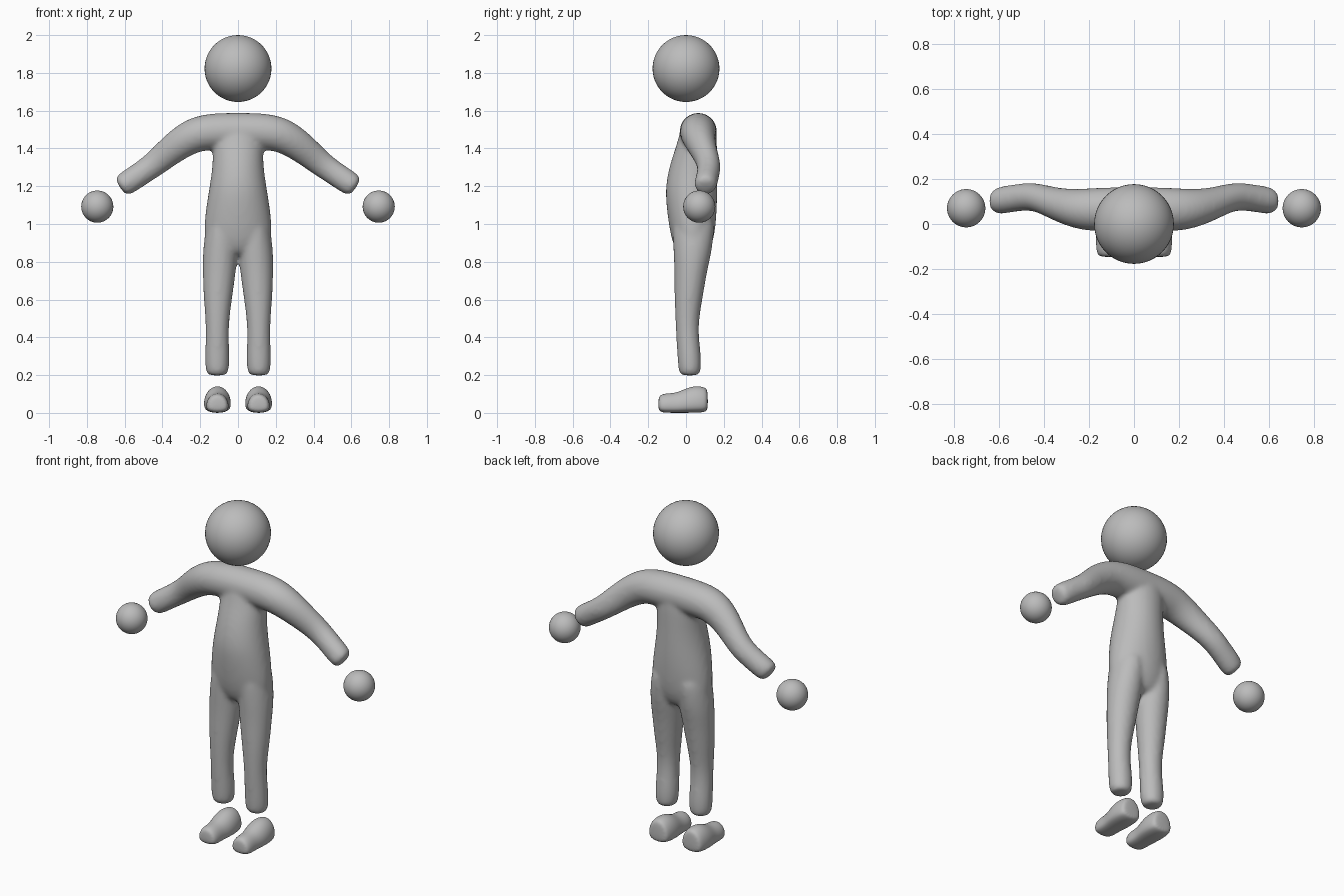
import bpy, bmesh, math
from mathutils import Vector

if "Cube" in bpy.data.objects:
    bpy.data.objects.remove(bpy.data.objects["Cube"])

grey = bpy.data.materials.new("plain grey")
grey.diffuse_color = (0.5, 0.5, 0.5, 1)
grey.use_nodes = True
grey.node_tree.nodes["Principled BSDF"].inputs["Base Color"].default_value = grey.diffuse_color
SIDES = 16
ANGLES = [2 * math.pi * i / SIDES for i in range(SIDES)]


def loft(bm, rings):
    """Skin a list of point rings into a closed tube."""
    loops = [[bm.verts.new(p) for p in ring] for ring in rings]
    for a, b in zip(loops, loops[1:]):
        for i in range(SIDES):
            j = (i + 1) % SIDES
            bm.faces.new((a[i], a[j], b[j], b[i]))
    bm.faces.new(loops[0][::-1])
    bm.faces.new(loops[-1])


def oval(center, u, v, ru, rv, grow=1.035):
    c = Vector(center)
    return [c + u * (ru * grow * math.cos(t)) + v * (rv * grow * math.sin(t)) for t in ANGLES]


def finish(name, bm):
    bmesh.ops.recalc_face_normals(bm, faces=bm.faces)
    for f in bm.faces:
        f.smooth = True
    mesh = bpy.data.meshes.new(name)
    bm.to_mesh(mesh)
    bm.free()
    mesh.materials.append(grey)
    obj = bpy.data.objects.new(name, mesh)
    bpy.context.collection.objects.link(obj)
    return obj


def ball(name, center, radius):
    bm = bmesh.new()
    bmesh.ops.create_uvsphere(bm, u_segments=48, v_segments=24, radius=radius)
    bmesh.ops.translate(bm, verts=bm.verts, vec=center)
    return finish(name, bm)


X, Y, Z = Vector((1, 0, 0)), Vector((0, 1, 0)), Vector((0, 0, 1))

# Head and hands
ball("head", (0, 0, 1.823), 0.177)
for side, s in (("right", -1), ("left", 1)):
    ball(side + "_hand", (s * 0.745, 0.07, 1.092), 0.085)

# Body: torso, legs and arms as tubes, fused into one smooth skin
body = bmesh.new()

# Torso: height, half width, centre y, half depth
torso = [(0.83, 0.12, 0.035, 0.06), (0.87, 0.165, 0.035, 0.095), (0.95, 0.185, 0.035, 0.12),
         (1.1, 0.168, 0.03, 0.135), (1.2, 0.150, 0.028, 0.138), (1.32, 0.133, 0.04, 0.125),
         (1.42, 0.135, 0.058, 0.107), (1.5, 0.13, 0.065, 0.095), (1.54, 0.11, 0.065, 0.07)]
loft(body, [oval((0, y, z), X, Y, rx, ry, 1.02) for z, rx, y, ry in torso])

# Legs: height, centre x, centre y, half width, half depth
leg = [(0.197, 0.11, 0.02, 0.045, 0.045), (0.215, 0.11, 0.02, 0.061, 0.059),
       (0.3, 0.11, 0.018, 0.065, 0.063), (0.45, 0.11, 0.003, 0.057, 0.057),
       (0.6, 0.107, 0.013, 0.074, 0.073), (0.75, 0.099, 0.025, 0.087, 0.085),
       (0.85, 0.094, 0.035, 0.092, 0.1), (0.98, 0.085, 0.04, 0.085, 0.11),
       (1.05, 0.08, 0.04, 0.07, 0.1)]
for s in (-1, 1):
    loft(body, [oval((s * x, y, z), X, Y, rx, ry) for z, x, y, rx, ry in leg])

# Arms: one tube from wrist to wrist; x, y, z, half depth, half thickness
arm = [(0, 0.065, 1.49, 0.097, 0.097), (0.14, 0.065, 1.49, 0.097, 0.097),
       (0.24, 0.063, 1.472, 0.09, 0.092), (0.34, 0.083, 1.405, 0.074, 0.08),
       (0.443, 0.127, 1.315, 0.06, 0.066), (0.53, 0.115, 1.256, 0.06, 0.062),
       (0.605, 0.103, 1.207, 0.061, 0.064), (0.626, 0.101, 1.193, 0.044, 0.046)]
path = [(-x, y, z, a, b) for x, y, z, a, b in arm[:0:-1]] + arm
rings = []
for i, (x, y, z, a, b) in enumerate(path):
    p, q = path[max(i - 1, 0)], path[min(i + 1, len(path) - 1)]
    along = Vector((q[0] - p[0], 0, q[2] - p[2])).normalized()
    rings.append(oval((x, y, z), Y, along.cross(Y), a, b))
loft(body, rings)

obj = finish("body", body)
obj.modifiers.new("round", 'SUBSURF').levels = 2
obj.modifiers["round"].render_levels = 2
fuse = obj.modifiers.new("fuse", 'REMESH')
fuse.mode = 'VOXEL'
fuse.voxel_size = 0.012
fuse.use_smooth_shade = True
blend = obj.modifiers.new("blend", 'SMOOTH')
blend.factor = 0.5
blend.iterations = 8

# Feet: y, half width, underside, top
foot = [(0.116, 0.048, 0.018, 0.118), (0.102, 0.066, 0.003, 0.138), (0.05, 0.074, 0, 0.146),
        (0.0, 0.071, 0, 0.132), (-0.05, 0.06, 0, 0.107), (-0.10, 0.061, 0, 0.105),
        (-0.132, 0.056, 0.003, 0.099), (-0.147, 0.04, 0.018, 0.082)]


def foot_ring(cx, y, w, low, top):
    mid = low + (top - low) * 0.35
    ring = []
    for t in ANGLES:
        s = math.sin(t)
        z = mid + (top - mid) * s if s > 0 else mid - (mid - low) * abs(s) ** 0.6
        ring.append(Vector((cx + w * math.cos(t), y, z)))
    return ring


for side, s in (("right", -1), ("left", 1)):
    bm = bmesh.new()
    loft(bm, [foot_ring(s * 0.109, *r) for r in foot])
    shoe = finish(side + "_foot", bm)
    sub = shoe.modifiers.new("round", 'SUBSURF')
    sub.levels = sub.render_levels = 2
